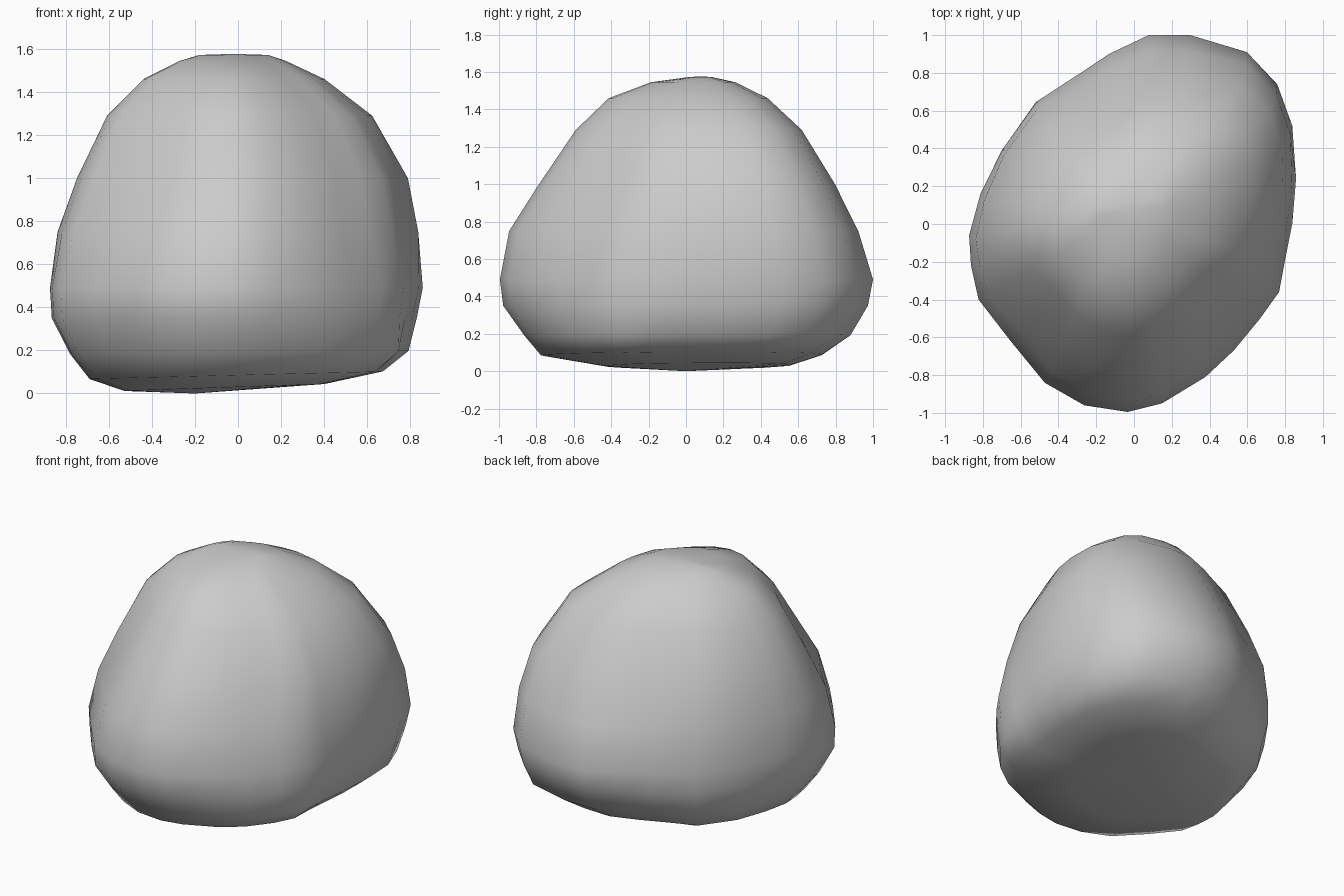
import bpy, bmesh, math

if "Cube" in bpy.data.objects:
    bpy.data.objects.remove(bpy.data.objects["Cube"])

# Plan outline of the boulder at its widest, counter-clockwise from the right
OUTLINE = [(.86, .24), (.84, .52), (.76, .74), (.60, .91), (.30, 1), (.08, 1),
           (-.13, .90), (-.28, .80), (-.51, .65), (-.69, .40), (-.81, .16),
           (-.87, -.06), (-.86, -.22), (-.82, -.40), (-.65, -.62), (-.47, -.84),
           (-.26, -.96), (-.03, -.995), (.15, -.95), (.38, -.81), (.53, -.67),
           (.67, -.50), (.77, -.36), (.80, -.2), (.84, 0)]

# Height, then the extents left, right, front, back at that height
LEVELS = [(.03, -.52, .40, -.43, .55), (.085, -.68, .67, -.77, .72),
          (.19, -.77, .79, -.86, .87), (.35, -.86, .835, -.98, .97),
          (.49, -.87, .865, -1, 1), (.75, -.84, .835, -.96, .91),
          (1.00, -.75, .785, -.80, .785), (1.29, -.61, .62, -.60, .61),
          (1.46, -.44, .40, -.42, .43), (1.545, -.27, .22, -.19, .26),
          (1.572, -.18, .14, .01, .14)]

# Diagonal direction in degrees, radial change near the base and near the crown
CORNERS = [(45, .03, .035), (135, .11, .05), (225, .03, -.07), (315, .11, -.07)]


def ring_point(x, y, level):
    """Fit the outline to the extents of one level, then swell or trim the corners."""
    z, left, right, front, back = level
    cx = (left + right) / 2
    cy = (front + back) / 2
    px = cx + x / .867 * (right - left) / 2
    py = cy + y * (back - front) / 2
    low = max(0, min(1, (.4 - z) / .25))
    high = max(0, min(1, (z - .5) / .3))
    push = 1
    for deg, base, crown in CORNERS:
        along = max(0, math.cos(math.atan2(y, x) - math.radians(deg)))
        push += (base * low + crown * high) * along ** 7
    tilt = .04 * px * max(0, 1 - z / .25)      # underside rises to the right
    return px * push, py * push, z + tilt


bm = bmesh.new()
rings = [[bm.verts.new(ring_point(x, y, lv)) for x, y in OUTLINE] for lv in LEVELS]
n = len(OUTLINE)

# Sides
for low, up in zip(rings, rings[1:]):
    for i in range(n):
        j = (i + 1) % n
        bm.faces.new((low[i], low[j], up[j], up[i]))

# Underside and crown
bottom = bm.verts.new((-.2, 0, 0))
top = bm.verts.new((-.02, .08, 1.577))
for i in range(n):
    j = (i + 1) % n
    bm.faces.new((rings[0][j], rings[0][i], bottom))
    bm.faces.new((rings[-1][i], rings[-1][j], top))
bmesh.ops.recalc_face_normals(bm, faces=bm.faces)
for f in bm.faces:
    f.smooth = True

mesh = bpy.data.meshes.new("boulder")
bm.to_mesh(mesh)
bm.free()
boulder = bpy.data.objects.new("boulder", mesh)
bpy.context.collection.objects.link(boulder)
